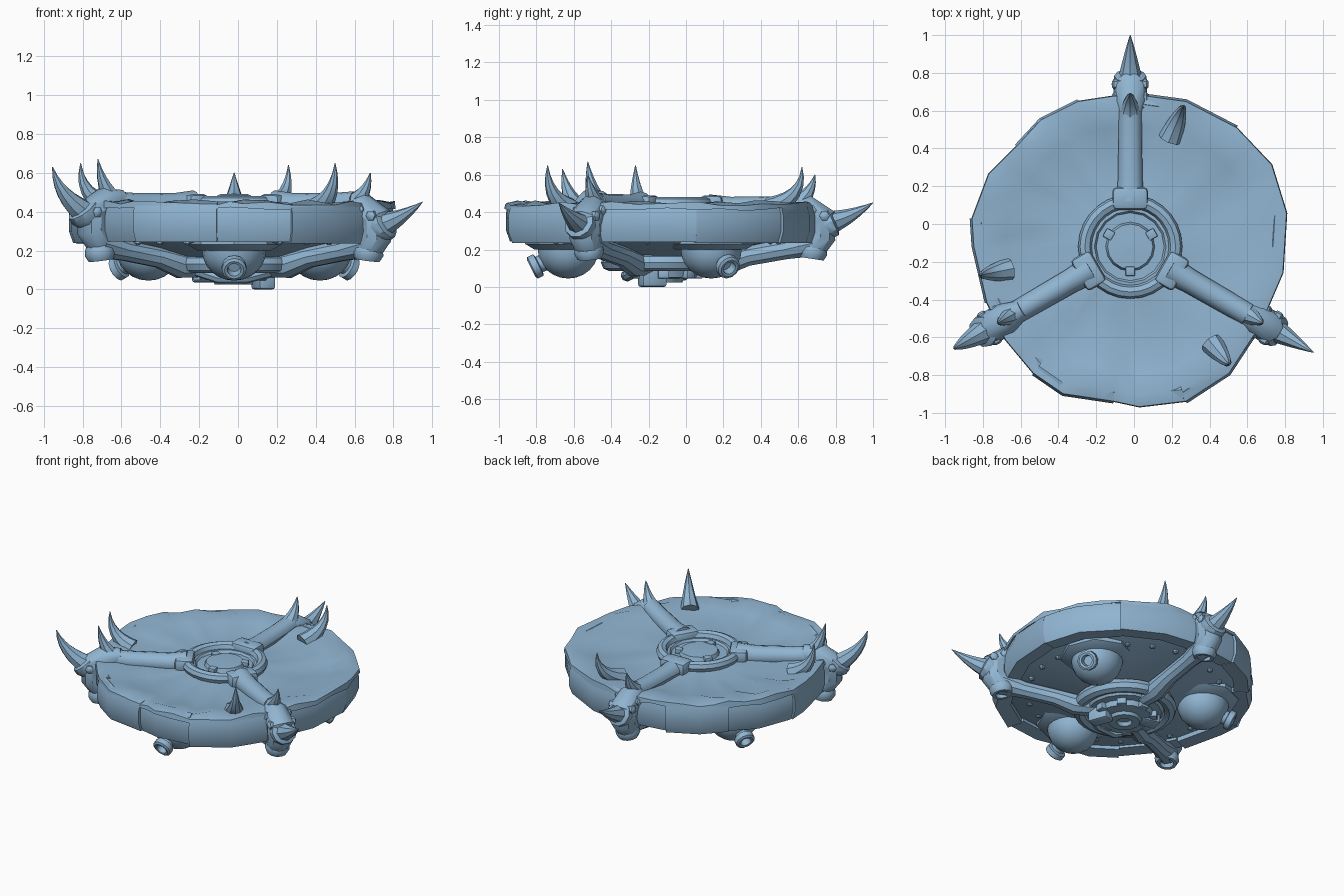
import bpy, bmesh, math, random
from mathutils import Vector, Matrix

if "Cube" in bpy.data.objects:
    bpy.data.objects.remove(bpy.data.objects["Cube"])

random.seed(4)
CX, CY = -0.02, -0.12
ARMS = (90, 210, 330)      # claw arms
GAPS = (30, 150, 270)      # thruster pods
UP, DOWN = Vector((0, 0, 1)), Vector((0, 0, -1))

steel = bpy.data.materials.new("steel_blue")
steel.diffuse_color = (0.28, 0.46, 0.64, 1)
steel.use_nodes = True
steel.node_tree.nodes["Principled BSDF"].inputs["Base Color"].default_value = steel.diffuse_color


def P(ang, r, z, side=0.0):
    """Point at polar position round the hub, with a sideways offset."""
    a = math.radians(ang)
    return Vector((CX + r * math.cos(a) - side * math.sin(a),
                   CY + r * math.sin(a) + side * math.cos(a), z))


def finish(name, bm, angle=35):
    bmesh.ops.remove_doubles(bm, verts=bm.verts, dist=0.0005)
    bmesh.ops.recalc_face_normals(bm, faces=bm.faces)
    me = bpy.data.meshes.new(name)
    bm.to_mesh(me)
    bm.free()
    me.materials.append(steel)
    ob = bpy.data.objects.new(name, me)
    bpy.context.collection.objects.link(ob)
    bpy.ops.object.select_all(action='DESELECT')
    ob.select_set(True)
    bpy.context.view_layer.objects.active = ob
    bpy.ops.object.shade_smooth_by_angle(angle=math.radians(angle))
    return ob


def skin(bm, rings, wrap=True, caps=True):
    """Join rings of points with quads."""
    vs = [[bm.verts.new(p) for p in ring] for ring in rings]
    n = len(vs[0])
    for a, b in zip(vs, vs[1:]):
        for j in range(n if wrap else n - 1):
            k = (j + 1) % n
            bm.faces.new((a[j], a[k], b[k], b[j]))
    if caps:
        bm.faces.new(vs[0])
        bm.faces.new(vs[-1])


def tube(name, pts, radii, sides=10, flat=1.0):
    bm = bmesh.new()
    rings = []
    n = len(pts)
    t0 = (pts[1] - pts[0]).normalized()
    q = t0.to_track_quat('Z', 'Y')
    for i, p in enumerate(pts):
        t = (pts[min(i + 1, n - 1)] - pts[max(i - 1, 0)]).normalized()
        q = t0.rotation_difference(t) @ q
        t0 = t
        rings.append([p + q @ Vector((radii[i] * math.cos(u), flat * radii[i] * math.sin(u), 0))
                      for u in (math.tau * j / sides for j in range(sides))])
    skin(bm, rings)
    return finish(name, bm)


def lathe(name, origin, axis, profile, sides=16, closed=False):
    """Spin (radius, height) points round an axis."""
    bm = bmesh.new()
    q = axis.to_track_quat('Z', 'Y')
    prof = profile + profile[:1] if closed else profile
    rings = [[origin + q @ Vector((max(r, 0.0006) * math.cos(u), max(r, 0.0006) * math.sin(u), h))
              for u in (math.tau * j / sides for j in range(sides))] for r, h in prof]
    skin(bm, rings, caps=not closed)
    return finish(name, bm)


def ring(name, z, major, minor, sides=28):
    prof = [(major + minor * math.cos(math.tau * k / 8), minor * math.sin(math.tau * k / 8)) for k in range(8)]
    return lathe(name, Vector((CX, CY, z)), UP, prof, sides, True)


def block(name, centre, size, ang, bevel=0.015):
    bm = bmesh.new()
    bmesh.ops.create_cube(bm, size=1)
    bmesh.ops.scale(bm, vec=size, verts=bm.verts)
    bmesh.ops.bevel(bm, geom=bm.edges[:], offset=bevel, segments=2, affect='EDGES', profile=0.5)
    bmesh.ops.transform(bm, matrix=Matrix.Translation(centre) @ Matrix.Rotation(math.radians(ang), 4, 'Z'),
                        verts=bm.verts)
    return finish(name, bm)


def horn(name, base, tip, r, bow):
    """Curved horn from base to tip, bowed by a vector."""
    pts, rad = [], []
    for i in range(7):
        t = i / 6
        pts.append(base.lerp(tip, t) + bow * (4 * t * (1 - t)))
        rad.append(max(0.002, r * (1 - t) ** 0.85))
    return tube(name, pts, rad, 8)


# uneven disc outline, counter-clockwise
OUT = [(0.82, 0.06), (0.74, 0.32), (0.55, 0.52), (0.28, 0.66), (0.06, 0.69), (-0.10, 0.69),
       (-0.30, 0.66), (-0.50, 0.56), (-0.63, 0.42), (-0.78, 0.27), (-0.87, 0.03), (-0.86, -0.12),
       (-0.79, -0.42), (-0.69, -0.62), (-0.54, -0.80), (-0.38, -0.91), (-0.11, -0.95), (0.03, -0.98),
       (0.28, -0.95), (0.51, -0.80), (0.68, -0.54), (0.80, -0.26)]
N = len(OUT)


def rim_point(i, s, z):
    x, y = OUT[i % N]
    return Vector((CX + (x - CX) * s, CY + (y - CY) * s, z))


# overlapping armour plates round the rim
SECTION = [(0.93, 0.445), (0.985, 0.435), (1.0, 0.39), (1.0, 0.30), (0.975, 0.24), (0.86, 0.245), (0.86, 0.40)]
for i in range(0, N, 2):
    s = 1.0 if i % 4 else 0.98
    dz = random.uniform(-0.008, 0.008)
    bm = bmesh.new()
    skin(bm, [[rim_point(i + k, f * s, z + dz) for f, z in SECTION] for k in range(3)])
    finish("rim_plate", bm, 30)

# creased hide stretched across the top
bm = bmesh.new()
rings = []
for f, z, amp in ((0.22, 0.425, 0), (0.40, 0.415, 0.006), (0.60, 0.415, 0.012), (0.78, 0.43, 0.015),
                  (0.91, 0.452, 0.014), (0.985, 0.445, 0.014), (0.99, 0.415, 0.01)):
    loop = []
    for i in range(N):
        for h in (0, 0.5):
            j = random.uniform(-1, 1)
            a, b = rim_point(i, f, z), rim_point(i + 1, f, z)
            p = a.lerp(b, h)
            p.z += amp * j
            loop.append(p)
    rings.append(loop)
skin(bm, rings, caps=False)
finish("hide_top", bm, 40)

# sloping underside
bm = bmesh.new()
skin(bm, [[rim_point(i, f, z) for i in range(N)]
          for f, z in ((0.88, 0.28), (0.80, 0.255), (0.55, 0.215), (0.25, 0.14))])
finish("underside", bm, 30)
for k in range(24):
    lathe("underside_rivet", P(k * 15 + 7, 0.62, 0.243), DOWN,
          [(0.018, -0.02), (0.018, 0.006), (0.010, 0.014), (0, 0.016)], 6)

# top hub
hub = Vector((CX, CY, 0))
lathe("hub_plate", hub, UP, [(0.24, 0.38), (0.24, 0.44), (0.19, 0.445), (0.18, 0.43), (0.13, 0.43),
                             (0.12, 0.455), (0, 0.46)], 16)
ring("hub_ring", 0.445, 0.24, 0.036)
for a in ARMS:
    block("hub_collar", P(a, 0.255, 0.445), (0.12, 0.19, 0.09), a, 0.025)
    block("hub_clip", P(a + 60, 0.13, 0.445), (0.05, 0.05, 0.03), a + 60, 0.006)
    tube("top_arm", [P(a, r, z) for r, z in ((0.24, 0.435), (0.36, 0.43), (0.60, 0.435), (0.72, 0.445))],
         [0.075, 0.065, 0.062, 0.06], 12, 0.8 if a == 90 else 1.0)

# rim claws: position of spike base and tip, and of the horn tip
CLAWS = {90: ((0.90, 0.35), (1.12, 0.45), 0.60, 0.0),
         210: ((0.90, 0.41), (1.08, 0.63), 0.67, 0.035),
         330: ((0.90, 0.34), (1.12, 0.45), 0.60, 0.0)}
for a, (b, t, horn_z, lift) in CLAWS.items():
    out = P(a, 1, 0) - P(a, 0, 0)
    tube("claw_body", [P(a, r, z + lift) for r, z in ((0.66, 0.43), (0.76, 0.41), (0.84, 0.36),
                                                     (0.84, 0.27), (0.80, 0.21), (0.79, 0.18))],
         [0.05, 0.085, 0.09, 0.085, 0.075, 0.065], 10)
    foot = (DOWN - out * 0.15).normalized()
    lathe("claw_foot", P(a, 0.80, 0.21), foot, [(0.06, -0.03), (0.075, 0), (0.08, 0.03), (0.065, 0.06),
                                                (0.045, 0.06), (0.04, 0.02), (0, 0.02)], 12)
    base, tip = P(a, *b), P(a, *t)
    d = (tip - base).normalized()
    lathe("spike_socket", base - d * 0.05, d, [(0.07, -0.02), (0.088, 0.02), (0.085, 0.055), (0.06, 0.065)], 10)
    horn("rim_spike", base - d * 0.02, tip, 0.066, out * 0.03 - UP * 0.015 if lift else UP * -0.012)
    horn("claw_horn", P(a, 0.69, 0.43), P(a, 0.81, horn_z), 0.062, out * 0.02 - UP * 0.015)
    for s in (-1, 1):
        side = P(a, 0, 0, s) - P(a, 0, 0)
        for r, z in ((0.86, 0.38), (0.79, 0.41)):
            lathe("claw_rivet", P(a, r, z + lift * 0.5, s * 0.075), side,
                  [(0.028, -0.01), (0.028, 0.012), (0.014, 0.022), (0, 0.023)], 6)
    # lower strut
    tube("lower_strut", [P(a, r, z) for r, z in ((0.20, 0.12), (0.32, 0.125), (0.45, 0.165),
                                                 (0.65, 0.20), (0.80, 0.235))],
         [0.06, 0.07, 0.055, 0.055, 0.075], 10)

# loose horns on the disc
for b, t in (((0.19, 0.45, 0.42), (0.26, 0.62, 0.64)), ((-0.66, -0.24, 0.42), (-0.81, -0.27, 0.65)),
             ((0.41, -0.63, 0.42), (0.50, -0.74, 0.65))):
    b, t = Vector(b), Vector(t)
    flat = Vector((t.x - b.x, t.y - b.y, 0))
    horn("disc_horn", b, t, 0.062, flat * 0.28 - UP * 0.025)

# thruster pods under the disc
for a in GAPS:
    out = P(a, 1, 0) - P(a, 0, 0)
    lathe("pod_collar", P(a, 0.50, 0.25), DOWN, [(0.24, -0.03), (0.24, 0.02), (0.19, 0.05), (0, 0.05)], 8)
    dome = [(0.165 * math.cos(k * math.pi / 12), 0.155 * math.sin(k * math.pi / 12)) for k in range(7)]
    lathe("pod_dome", P(a, 0.51, 0.20), DOWN, [(0.165, -0.04)] + dome, 18)
    d = (out + DOWN * 0.5).normalized()
    lathe("pod_nozzle", P(a, 0.575, 0.165), d,
          [(0.075, 0), (0.065, 0.05), (0.048, 0.06), (0.045, 0.10), (0.064, 0.105), (0.064, 0.14),
           (0.05, 0.148), (0.036, 0.145), (0.032, 0.10), (0, 0.10)], 12)

# machinery under the hub
lathe("engine_core", hub, UP, [(0.30, 0.18), (0.24, 0.09), (0.19, 0.085), (0.18, 0.05), (0.11, 0.045),
                               (0.10, 0.025), (0.05, 0.025), (0.04, 0.05), (0, 0.05)], 16)
ring("lower_ring", 0.13, 0.29, 0.045)
for k in range(8):
    block("engine_tooth", P(k * 45, 0.185, 0.068), (0.05, 0.06, 0.045), k * 45, 0.006)
block("engine_box", Vector((0.13, -0.18, 0.055)), (0.09, 0.14, 0.11), 20)
block("engine_vent", Vector((-0.17, -0.05, 0.07)), (0.12, 0.10, 0.07), -15)
tube("engine_pipe", [Vector(p) for p in ((-0.22, -0.26, 0.10), (-0.10, -0.32, 0.06), (0.04, -0.31, 0.06),
                                         (0.16, -0.25, 0.09))], [0.03] * 4, 8)
